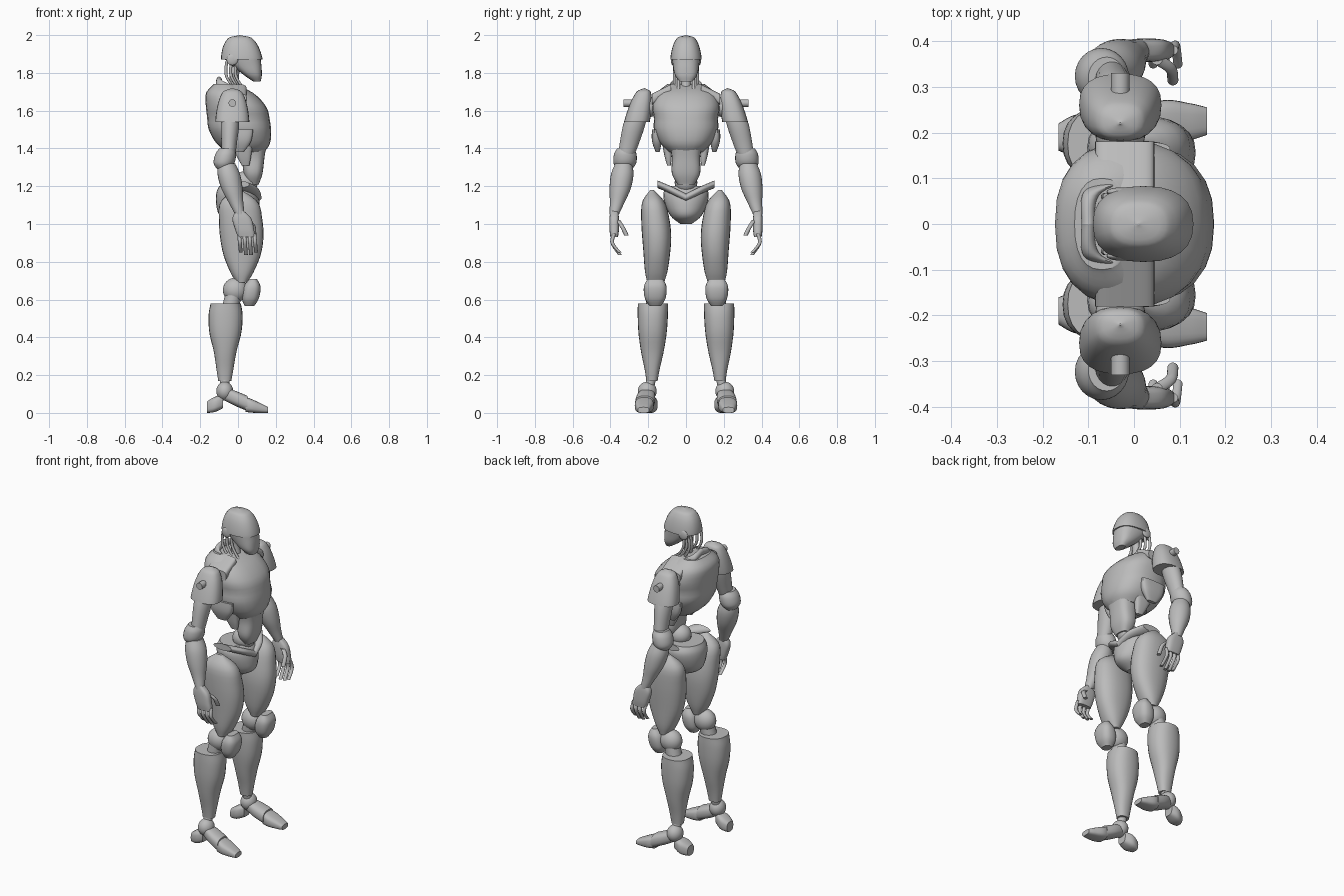
import bpy, bmesh, math

cube = bpy.data.objects.get("Cube")
if cube:
    bpy.data.objects.remove(cube, do_unlink=True)

grey = bpy.data.materials.new("plain grey")
grey.use_nodes = True
colour = (.5, .5, .5, 1)
grey.diffuse_color = colour
grey.node_tree.nodes["Principled BSDF"].inputs["Base Color"].default_value = colour
parts = []


def add_object(name, bm):
    """Turn a finished bmesh into a grey object."""
    bmesh.ops.recalc_face_normals(bm, faces=bm.faces)
    mesh = bpy.data.meshes.new(name)
    bm.to_mesh(mesh)
    bm.free()
    mesh.materials.append(grey)
    ob = bpy.data.objects.new(name, mesh)
    bpy.context.collection.objects.link(ob)
    parts.append(ob)


def sample(values, t):
    """Read evenly spaced values as a smooth Catmull-Rom spline."""
    last = len(values) - 1
    if last == 0:
        return values[0]
    i = min(int(t * last), last - 1)
    f = t * last - i
    before, start = values[max(i - 1, 0)], values[i]
    end, after = values[i + 1], values[min(i + 2, last)]
    slope_in, slope_out = (end - before) / 2, (after - start) / 2
    ease = f * f * (3 - 2 * f)
    return (start + (end - start) * ease
            + slope_in * f * (1 - f) ** 2 - slope_out * f * f * (1 - f))


def dome(radius, count=8):
    """Radii of a half ellipsoid from its rim to its top."""
    return [radius * math.sqrt(1 - (i / count) ** 2) for i in range(count + 1)]


def loft(name, path, wide, deep=None, side=1, axis="Z", power=2, segments=24):
    """Skin superellipse rings square to one axis along a smooth path."""
    deep = deep or wide
    bm = bmesh.new()
    rings = []
    for step in range(segments + 1):
        t = (1 - math.cos(math.pi * step / segments)) / 2
        x, y, z = [sample(values, t) for values in zip(*path)]
        ra, rb = max(sample(wide, t), .002), max(sample(deep, t), .002)
        ring = []
        for i in range(segments):
            angle = math.tau * i / segments
            c, s = math.cos(angle), math.sin(angle)
            a = ra * math.copysign(abs(c) ** (2 / power), c)
            b = rb * math.copysign(abs(s) ** (2 / power), s)
            dx, dy, dz = {"X": (0, a, b), "Y": (a, 0, b), "Z": (a, b, 0)}[axis]
            ring.append(bm.verts.new((x + dx, (y + dy) * side, z + dz)))
        rings.append(ring)
    for low, high in zip(rings, rings[1:]):
        for i in range(segments):
            bm.faces.new((low[i - 1], low[i], high[i], high[i - 1]))
    bm.faces.new(rings[0])
    bm.faces.new(rings[-1])
    add_object(name, bm)


def ball(name, centre, size, side=1):
    """Ellipsoid with the given half sizes."""
    x, y, z = centre
    bm = bmesh.new()
    bmesh.ops.create_uvsphere(bm, u_segments=24, v_segments=16, radius=1)
    bmesh.ops.scale(bm, vec=size, verts=bm.verts)
    bmesh.ops.translate(bm, vec=(x, y * side, z), verts=bm.verts)
    add_object(name, bm)


# Head: tapered face mask tucked under a domed skull
loft("face", [(.1, 0, 1.755), (.02, 0, 1.88)], (.02, .05, .08, .1), (.035, .06, .07, .075), power=2.6)
loft("skull", [(.02, 0, 1.87), (.01, 0, 2)], dome(.11), dome(.083), power=2.4)
loft("neck", [(0, 0, 1.86), (-.02, 0, 1.78), (0, 0, 1.68)], [.025])

# Chest shell and the rounded plate low on its front
loft("chest", [(.04, 0, 1.38), (.01, 0, 1.5), (-.01, 0, 1.62), (-.07, 0, 1.74)],
     (.1, .145, .165, .165, .16, .13, .06), (.09, .14, .17, .17, .18, .16, .1), power=2.4)
ball("chest_plate", (.11, 0, 1.45), (.06, .09, .075))

# Abdomen, waist and pelvis
loft("abdomen", [(.08, 0, 1.41), (.08, 0, 1.21)], (.07, .06, .05, .03), (.085, .075, .075, .045), power=2.8)
ball("waist", (.04, 0, 1.22), (.065, .06, .06))
loft("pelvis", [(.01, 0, 1), (-.01, 0, 1.2)], (.03, .1, .115, .11, .09), (.03, .08, .11, .12, .1))

for label, side in (("left", 1), ("right", -1)):

    def limb(name, path, wide, deep=None, axis="Z", power=2):
        loft(f"{label}_{name}", path, wide, deep, side, axis, power)

    def joint(name, centre, size):
        ball(f"{label}_{name}", centre, size, side)

    # Neck cables, ear and collar
    for i in range(3):
        x, y = .025 * i, .06 - .01 * i
        limb(f"neck_cable_{i}", [(x - .06, y, 1.86), (x - .06, y, 1.78), (x, y, 1.69)], [.008])
    joint("ear", (-.03, .07, 1.87), (.03, .01, .03))
    limb("collar", [(-.1, 0, 1.76), (-.09, .07, 1.74), (0, .1, 1.69)], (.015, .02, .05), [.02], "Y")

    # Shoulder strap, joint, pad and bolt
    limb("strap", [(-.02, .08, 1.71), (-.02, .18, 1.66)], [.065], [.03], "Y", 4)
    joint("shoulder_joint", (-.03, .2, 1.62), (.055, .06, .055))
    limb("shoulder_pad", [(-.03, .26, 1.54), (-.03, .22, 1.72)], dome(.09), dome(.068), power=2.5)
    limb("shoulder_bolt", [(-.03, .28, 1.64), (-.03, .33, 1.64)], [.02], axis="Y")

    # Plates on the flank of the rib cage
    limb("rib_plate", [(0, .15, 1.38), (0, .16, 1.5)], (.03, .07, .08), (.01, .025, .02), power=3)
    limb("waist_plate", [(.04, .09, 1.31), (.02, .1, 1.42)], (.02, .04, .06), (.01, .02, .025), power=3)

    # Arm
    limb("upper_arm", [(-.04, .26, 1.58), (-.05, .32, 1.35)], (.045, .048, .04, .035), (.055, .058, .05, .04))
    limb("elbow", [(-.08, .325, 1.29), (-.06, .32, 1.4)], (.03, .055, .055, .04), (.04, .06, .06, .045))
    limb("forearm", [(-.06, .33, 1.32), (-.03, .35, 1.18), (.01, .38, 1.05)], (.045, .06, .055, .037, .025))
    limb("palm", [(.01, .38, 1.07), (.045, .38, .93)], (.02, .05, .05, .045), (.02, .025, .025, .02), power=3)
    for i in range(4):
        x, lift = .005 + .027 * i, .012 * abs(i - 1.5)
        limb(f"finger_{i}", [(x, .38, .95), (x + .005, .39, .9), (x + .01, .35, .83 + lift)], [.01])
    limb("thumb", [(.05, .36, 1.02), (.08, .34, .99), (.085, .315, .94)], [.012])

    # Hip wing sweeping back from the front of the pelvis
    limb("hip_wing", [(.1, 0, 1.14), (.08, .08, 1.18), (0, .15, 1.21)], (.025, .03, .06), [.02], "Y")

    # Leg
    limb("thigh", [(0, .18, 1.18), (.02, .155, .93), (.02, .16, .69)],
         (.02, .1, .115, .115, .1, .065, .03), (.01, .06, .075, .077, .07, .06, .045), power=2.3)
    joint("knee_joint", (-.015, .163, .65), (.065, .055, .065))
    limb("knee_cap", [(.06, .163, .565), (.08, .163, .71)], (.025, .045, .045, .02), (.03, .055, .06, .04), power=2.6)
    limb("knee_link", [(-.02, .165, .64), (-.045, .17, .54)], [.045])
    limb("shin", [(-.065, .175, .58), (-.07, .18, .17)],
         (.08, .09, .085, .06, .045, .035), (.08, .08, .075, .06, .04, .03), power=2.3)

    # Ankle and three-piece foot
    limb("ankle_post", [(-.07, .18, .2), (-.07, .2, .1)], [.025])
    joint("ankle", (-.07, .205, .115), (.045, .05, .05))
    limb("heel", [(-.165, .19, .03), (-.08, .2, .06)], (.03, .045, .03), (.03, .04, .035), "X", 3)
    limb("instep", [(-.07, .205, .1), (.05, .22, .05)], (.035, .05, .05), (.035, .04, .04), "X", 2.6)
    limb("toe", [(.04, .22, .045), (.16, .225, .015)], (.045, .05, .04, .03), (.04, .035, .025, .015), "X", 3)

# Smooth shading that keeps cap edges crisp
bpy.ops.object.select_all(action="DESELECT")
for ob in parts:
    ob.select_set(True)
bpy.context.view_layer.objects.active = parts[0]
bpy.ops.object.shade_smooth_by_angle(angle=math.radians(35))
